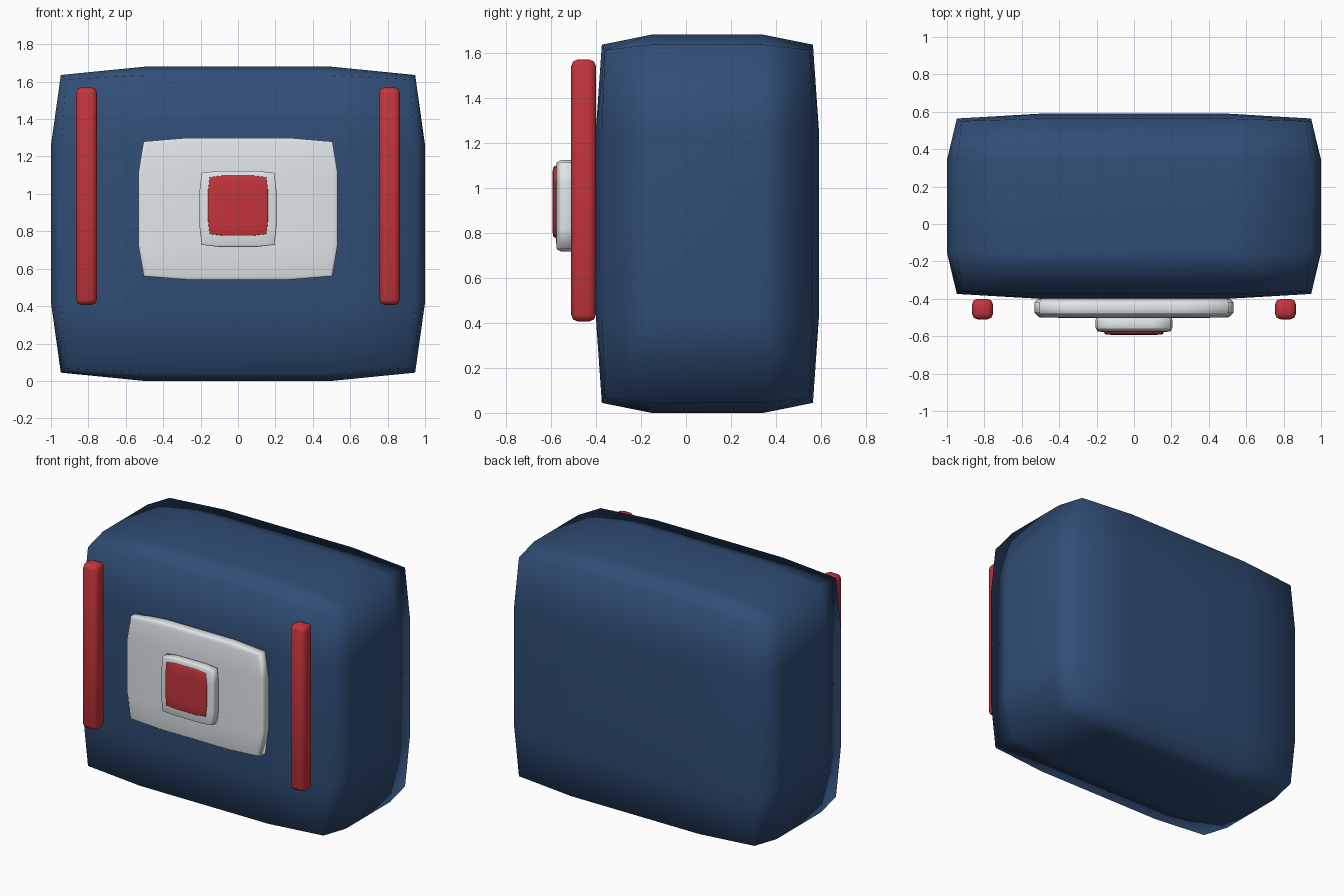
import bpy

if "Cube" in bpy.data.objects:
    bpy.data.objects.remove(bpy.data.objects["Cube"])

def material(name, rgb):
    m = bpy.data.materials.new(name)
    m.diffuse_color = (*rgb, 1)
    m.use_nodes = True
    m.node_tree.nodes["Principled BSDF"].inputs["Base Color"].default_value = m.diffuse_color
    return m

BLUE = material("blue", (0.03, 0.075, 0.18))
RED = material("red", (0.55, 0.035, 0.045))
WHITE = material("white", (0.75, 0.80, 0.82))

def rounded_box(name, lo, hi, mat, bevel=None):
    """Box between two corners; without a bevel width it gets the puffy, size-relative bevel."""
    centre = [(a + b) / 2 for a, b in zip(lo, hi)]
    half = [(b - a) / 2 for a, b in zip(lo, hi)]
    bpy.ops.mesh.primitive_cube_add(size=2, location=centre)
    ob = bpy.context.object
    ob.name = name
    ob.scale = half
    if bevel:
        bpy.ops.object.transform_apply(location=False, rotation=False, scale=True)
    mod = ob.modifiers.new("bevel", 'BEVEL')
    mod.width = bevel or 0.5
    mod.segments = 2
    mod.profile = 0.5 if bevel else 0.8
    mod.limit_method = 'NONE'
    bpy.ops.object.shade_smooth()
    ob.data.materials.append(mat)
    return ob

# main padded body
rounded_box("body", (-1, -0.40, 0), (1, 0.59, 1.68), BLUE)

# vertical straps on the front
for side, x in (("left", -0.81), ("right", 0.81)):
    rounded_box(side + "_strap", (x - 0.056, -0.51, 0.406),
                (x + 0.056, -0.40, 1.57), RED, bevel=0.03)

# front panel, raised pad and button
rounded_box("front_panel", (-0.533, -0.503, 0.54), (0.533, -0.39, 1.30), WHITE)
rounded_box("raised_pad", (-0.205, -0.578, 0.717), (0.205, -0.49, 1.123), WHITE)
rounded_box("button", (-0.16, -0.593, 0.777), (0.16, -0.54, 1.098), RED)
